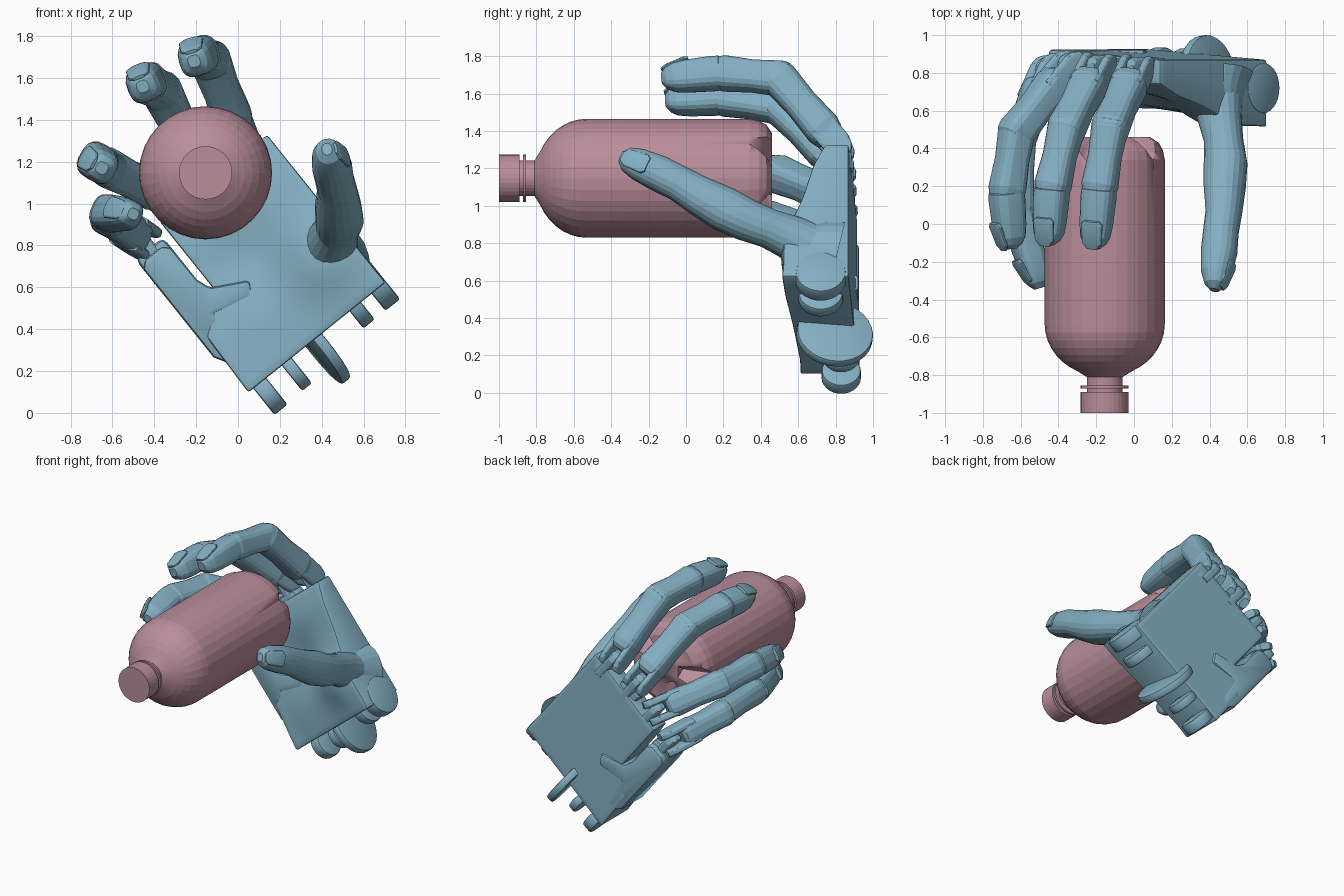
import bpy, bmesh, math
from mathutils import Vector as V

if "Cube" in bpy.data.objects:
    bpy.data.objects.remove(bpy.data.objects["Cube"])


def material(name, col):
    m = bpy.data.materials.new(name)
    m.diffuse_color = (*col, 1)
    m.use_nodes = True
    m.node_tree.nodes["Principled BSDF"].inputs["Base Color"].default_value = m.diffuse_color
    return m


BLUE = material("hand_blue", (0.23, 0.43, 0.54))
PINK = material("bottle_pink", (0.49, 0.27, 0.33))


def finish(name, bm, mat, angle=9, bevel=0):
    bmesh.ops.recalc_face_normals(bm, faces=bm.faces)
    me = bpy.data.meshes.new(name)
    bm.to_mesh(me)
    bm.free()
    ob = bpy.data.objects.new(name, me)
    bpy.context.collection.objects.link(ob)
    me.materials.append(mat)
    bpy.ops.object.select_all(action='DESELECT')
    ob.select_set(True)
    bpy.context.view_layer.objects.active = ob
    if bevel:
        b = ob.modifiers.new("bevel", 'BEVEL')
        b.width, b.segments, b.limit_method = bevel, 2, 'ANGLE'
        b.angle_limit = math.radians(40)
        bpy.ops.object.modifier_apply(modifier="bevel")
    bpy.ops.object.shade_smooth_by_angle(angle=math.radians(angle))
    return ob


def P(u, v, y):
    """Palm frame: u across towards the thumb, v towards the fingers."""
    return V((0.78 * u - 0.625 * v, y, 0.625 * u + 0.78 * v))


U, W = P(1, 0, 0), P(0, 1, 0)


def skin(bm, rings):
    """Bridge closed rings and cap both ends."""
    rs = [[bm.verts.new(p) for p in r] for r in rings]
    k = len(rs[0])
    for a, b in zip(rs, rs[1:]):
        for i in range(k):
            bm.faces.new((a[i], a[(i + 1) % k], b[(i + 1) % k], b[i]))
    bm.faces.new(rs[0])
    bm.faces.new(rs[-1])


def loft(name, pts, w, h, n, sq=2.6, seg=18, angle=14):
    """Sweep a superellipse along pts with half widths w and half heights h."""
    rings = []
    for i, p in enumerate(pts):
        t = (pts[min(i + 1, len(pts) - 1)] - pts[max(i - 1, 0)]).normalized()
        d = (n - t * n.dot(t)).normalized()
        b = t.cross(d)
        ring = []
        for j in range(seg):
            c, s = math.cos(math.tau * j / seg), math.sin(math.tau * j / seg)
            ring.append(p + b * w[i] * math.copysign(abs(c) ** (2 / sq), c)
                        + d * h[i] * math.copysign(abs(s) ** (2 / sq), s))
        rings.append(ring)
    bm = bmesh.new()
    skin(bm, rings)
    return finish(name, bm, BLUE, angle)


def disc(name, centre, axis, r, width, bevel=0.012):
    bm = bmesh.new()
    t = axis.normalized()
    d = t.orthogonal().normalized()
    b = t.cross(d)
    skin(bm, [[centre + t * o + d * r * math.cos(math.tau * j / 28) + b * r * math.sin(math.tau * j / 28)
               for j in range(28)] for o in (-width / 2, width / 2)])
    return finish(name, bm, BLUE, 35, bevel)


def prism(name, outline, y0, y1, bevel=0.02):
    bm = bmesh.new()
    skin(bm, [[P(u, v, y) for u, v in outline] for y in (y0, y1)])
    return finish(name, bm, BLUE, 30, bevel)


# bottle: turned profile (y, radius)
prof = [(-1, .127), (-.89, .127), (-.89, .095), (-.872, .095), (-.872, .127), (-.856, .127),
        (-.856, .095), (-.81, .095)]
for i in range(1, 9):
    a = math.radians(18 + 72 * i / 8)
    prof.append((-.53 - .28 * math.cos(a), .318 * math.sin(a)))
prof += [(-.1, .318), (.34, .318), (.39, .308), (.43, .286), (.46, .24)]
BC = V((-0.155, 0, 1.147))
bm = bmesh.new()
skin(bm, [[BC + V((r * math.cos(math.tau * j / 32), y, r * math.sin(math.tau * j / 32)))
           for j in range(32)] for y, r in prof])
bottle = finish("bottle", bm, PINK, 8)

# five wedge notches round the bottle base
bm = bmesh.new()
for k in range(5):
    a = math.radians(36 + 72 * k)
    rad, tan = V((math.cos(a), 0, math.sin(a))), V((-math.sin(a), 0, math.cos(a)))
    skin(bm, [[BC + rad * r + V((0, y, 0)), BC + rad * r + tan * s + V((0, .5, 0)),
               BC + rad * r - tan * s + V((0, .5, 0))] for r, s, y in ((.1, .07, .40), (.5, .2, .28))])
cutter = finish("notch_cutter", bm, PINK)
mod = bottle.modifiers.new("notches", 'BOOLEAN')
mod.operation, mod.object, mod.solver = 'DIFFERENCE', cutter, 'EXACT'
bpy.context.view_layer.objects.active = bottle
bpy.ops.object.modifier_apply(modifier="notches")
bpy.data.objects.remove(cutter)


# palm: flat back, sculpted front
def interp(x, tab):
    for (a, p), (b, q) in zip(tab, tab[1:]):
        if x <= b:
            return p + (q - p) * max(0, (x - a) / (b - a))
    return tab[-1][1]


def front(u, v):
    y = interp(v, [(.05, .61), (.3, .64), (.6, .69), (.8, .72), (1, .78)])
    y -= .13 * max(0, u - .2) * max(0, 1 - v) ** .5
    y -= .07 * math.exp(-((u - .78) ** 2 + (v - .33) ** 2) / .035)
    y += .05 * math.exp(-((u - .5) ** 2 + (v - .55) ** 2) / .04)
    return y


def back(u):
    return .935 - .07 * u


N = 22
rings = []
for i in range(N + 1):
    v = .045 + .905 * i / N
    left = interp(v, [(.05, .10), (.38, .11), (.5, .28), (1, .28)])
    us = [left + (.94 - left) * j / N for j in range(N + 1)]
    rings.append([P(u, v, front(u, v)) for u in us] + [P(u, v, back(u)) for u in reversed(us)])
bm = bmesh.new()
skin(bm, rings)
finish("palm", bm, BLUE, 25, .012)

# little-finger palm plate with its hooked end
prism("outer_palm_plate", [(.075, .28), (.075, .82), (.11, .85), (.21, .85), (.245, .82), (.245, .62),
                           (.27, .55), (.44, .46), (.40, .38), (.21, .44), (.19, .24), (.12, .2)], .66, .925)

# wrist hinge lugs and the large hinge disc
for i, (u, v, y, r, w) in enumerate([(.17, -.012, .83, .105, .08), (.335, -.01, .83, .1, .06),
                                     (.755, .06, .72, .12, .07), (.9, .075, .72, .135, .09)]):
    disc(f"wrist_lug_{i}", P(u, v, y), U, r, w)
disc("wrist_disc", P(.5, 0, .795), U + V((0, .12, 0)), .205, .055)


def phalanx(name, a, b, r, n, tip=False):
    if tip:
        prof = [(0, .75), (.05, .98), (.18, 1), (.6, .93), (.8, .84), (.92, .65), (1, .32)]
    else:
        prof = [(0, .65), (.05, .9), (.14, 1), (.5, .91), (.86, 1), (.95, .9), (1, .65)]
    loft(name, [a.lerp(b, s) for s, _ in prof], [r * k for _, k in prof], [r * k for _, k in prof], n, 2.9)


def nail(name, a, b, n, r):
    t = (b - a).normalized()
    d = (n - t * n.dot(t)).normalized()
    c = a.lerp(b, .74) + d * r * .72
    e = t - d * .3
    loft(name, [c + e * s for s in (-.07, -.05, .05, .08)], [r * k for k in (.45, .62, .55, .3)],
         [.012, .016, .015, .008], d)


# fingers: knuckle, middle joint, end joint, tip
fingers = {
    "index": ([(.01, .82, 1.31), (-.13, .50, 1.68), (-.185, .18, 1.71), (-.21, -.13, 1.68)], .098, .83),
    "middle": ([(-.195, .83, 1.20), (-.36, .50, 1.53), (-.435, .18, 1.58), (-.455, -.11, 1.56)], .098, .60),
    "ring": ([(-.345, .84, 1.03), (-.62, .49, 1.17), (-.675, .16, 1.20), (-.65, -.13, 1.17)], .096, .38),
    "little": ([(-.456, .82, .825), (-.61, .45, .93), (-.62, .06, .955), (-.50, -.34, .95)], .09, .16),
}
for name, (pts, r, u) in fingers.items():
    k, p, d, t = map(V, pts)
    n = p + d - k - t
    e1, e2 = (p - k).normalized(), (d - p).normalized()
    phalanx(name + "_lower", k + e1 * .07, p + e1 * .065, r, n)
    phalanx(name + "_middle", p - e2 * .07, d + e2 * .035, r * .96, n)
    phalanx(name + "_tip", d - (t - d).normalized() * .02, t, r * .93, n, True)
    nail(name + "_nail", d, t, n, r)
    # knuckle: forked finger root around a tongue on a solid palm block
    side = e1.cross(n).normalized()
    for s in (-1, 1):
        a = k + side * s * .062
        loft(f"{name}_fork_{s}", [a - e1 * q for q in (.07, .045, .0, -.18)], [.026] * 4,
             [.035, .06, .075, .08], n, 3.5)
    top = k.dot(W) / W.dot(W)
    loft(name + "_tongue", [P(u, top + q, k.y) for q in (-.16, .01, .045, .065)], [.034] * 4,
         [.065, .065, .05, .02], V((0, 1, 0)), 4)
    cut = .05 if name == "little" else .07
    prism(name + "_palm_block", [(u - .085, top - .2), (u + .085, top - .2), (u + .085, top - cut),
                                 (u - .085, top - cut)], .76, .875, .03)

# thumb: one smooth swept limb with a collar at the palm
path = [(.43, .76, .73), (.44, .66, .77), (.455, .55, .835), (.475, .44, .88), (.485, .32, .925), (.48, .2, .985),
        (.475, .06, 1.06), (.46, -.04, 1.12), (.45, -.15, 1.175), (.435, -.26, 1.225), (.43, -.32, 1.25), (.425, -.35, 1.26)]
wid = [.15, .14, .118, .105, .112, .12, .105, .095, .096, .085, .065, .03]
hei = [.15, .137, .115, .103, .115, .11, .095, .093, .096, .08, .057, .025]
tn = V((.95, 0, .25))
loft("thumb", [V(p) for p in path], wid, hei, tn, 2.2, 20)
nail("thumb_nail", V((.46, -.04, 1.12)), V((.425, -.35, 1.26)), tn, .09)
loft("thumb_collar", [V((.43, .80, .71)), V((.43, .70, .735)), V((.435, .63, .755)), V((.44, .60, .765))],
     [.21, .19, .16, .12], [.20, .165, .145, .12], tn, 2.2, 24)
